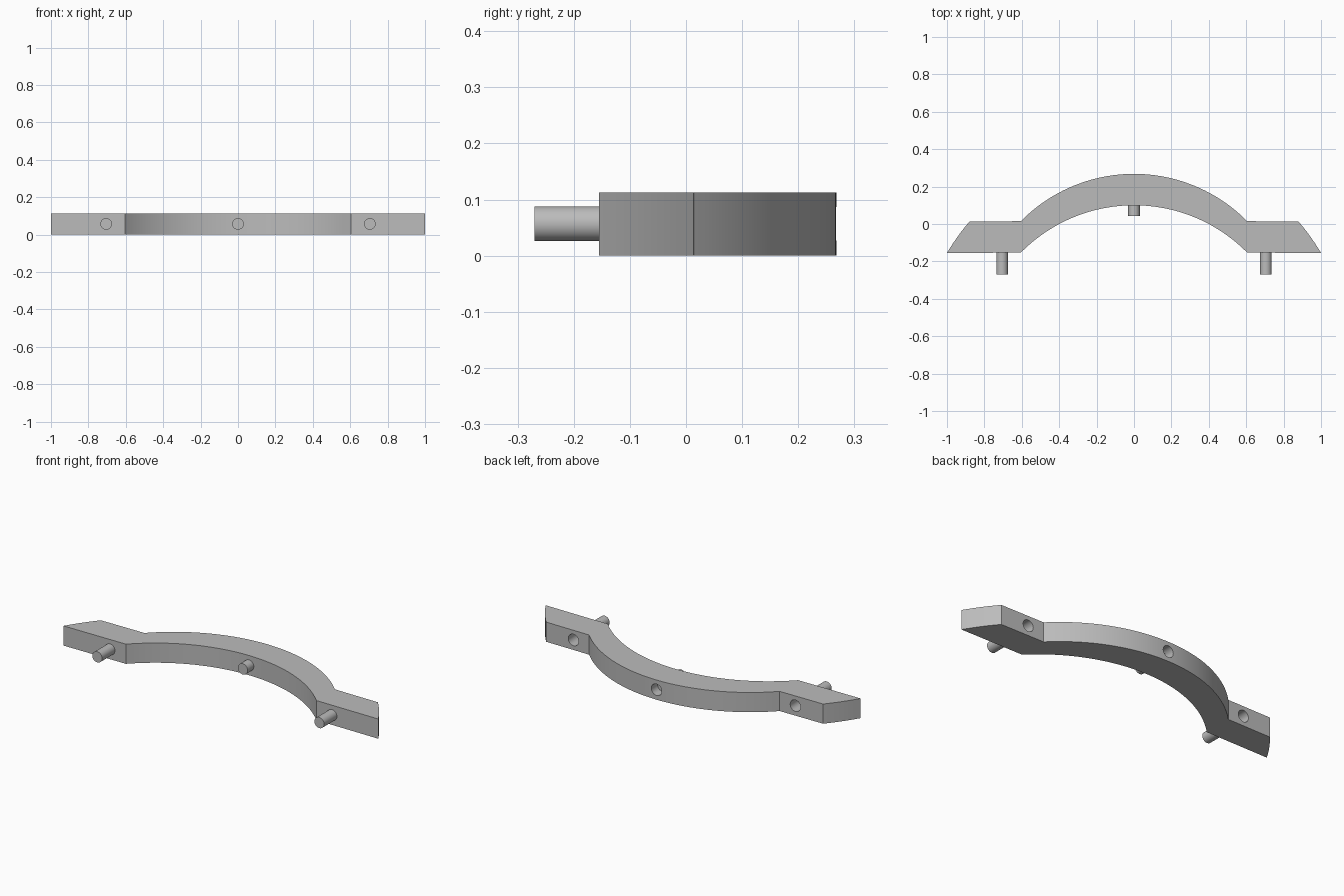
import bpy, bmesh, math
from mathutils import Matrix

if "Cube" in bpy.data.objects:
    bpy.data.objects.remove(bpy.data.objects["Cube"], do_unlink=True)

HEIGHT, MID_Z = 0.113, 0.057
WIDTH = 0.168            # thickness from front to back
HALF_SPAN = 0.605        # where the arch meets the end blocks
FRONT_Y = -0.155
ARCH_R = 0.85
PIN_R, HOLE_R = 0.031, 0.033

grey = bpy.data.materials.new("light_grey")
grey.use_nodes = True
colour = (0.5, 0.5, 0.5, 1)
grey.diffuse_color = colour
grey.node_tree.nodes["Principled BSDF"].inputs["Base Color"].default_value = colour


def finish(bm, name):
    bmesh.ops.recalc_face_normals(bm, faces=bm.faces)
    mesh = bpy.data.meshes.new(name)
    bm.to_mesh(mesh)
    bm.free()
    mesh.materials.append(grey)
    obj = bpy.data.objects.new(name, mesh)
    bpy.context.collection.objects.link(obj)
    return obj


def activate(obj):
    bpy.ops.object.select_all(action='DESELECT')
    obj.select_set(True)
    bpy.context.view_layer.objects.active = obj


def smooth(obj):
    activate(obj)
    bpy.ops.object.shade_smooth_by_angle(angle=math.radians(25))


def rod(name, x, y0, y1, radius):
    """Cylinder lying along y."""
    bm = bmesh.new()
    place = Matrix.Translation((x, (y0 + y1) / 2, MID_Z)) @ Matrix.Rotation(math.pi / 2, 4, 'X')
    bmesh.ops.create_cone(bm, cap_ends=True, segments=32, radius1=radius,
                          radius2=radius, depth=y1 - y0, matrix=place)
    return finish(bm, name)


def arch(steps, top_y):
    """Points of the arch from left to right, crowning at top_y."""
    half = math.asin(HALF_SPAN / ARCH_R)
    angles = [half - 2 * half * i / steps for i in range(steps + 1)]
    return [(ARCH_R * math.sin(a), top_y - ARCH_R + ARCH_R * math.cos(a)) for a in angles]


def end_curve(steps):
    """Slightly bowed end face, from the front corner to the back corner."""
    centre, radius = -0.743, 1.16
    ys = [FRONT_Y + WIDTH * i / steps for i in range(steps + 1)]
    return [(math.sqrt(radius ** 2 - (y - centre) ** 2), y) for y in ys]


# Arched body with its end blocks: one outline pulled up
crown = 0.268
left_end = end_curve(6)
right_end = [(-x, y) for x, y in reversed(left_end)]
outline = left_end + arch(48, crown) + right_end + arch(48, crown - WIDTH)[::-1]
bm = bmesh.new()
base = bm.faces.new([bm.verts.new((x, y, 0)) for x, y in outline])
pulled = bmesh.ops.extrude_face_region(bm, geom=[base])["geom"]
bmesh.ops.translate(bm, vec=(0, 0, HEIGHT),
                    verts=[v for v in pulled if isinstance(v, bmesh.types.BMVert)])
body = finish(bm, "arched_body")

# Front pins and matching blind sockets in the back: x, front face, back face, length
stations = {
    "left": (0.705, FRONT_Y, FRONT_Y + WIDTH, 0.115),
    "centre": (0, crown - WIDTH, crown, 0.057),
    "right": (-0.705, FRONT_Y, FRONT_Y + WIDTH, 0.115),
}
for side, (x, front, back, length) in stations.items():
    smooth(rod(side + "_pin", x, front - length, front + 0.01, PIN_R))
    cutter = rod(side + "_socket_cutter", x, back - length, back + 0.05, HOLE_R)
    cutter.hide_render = True
    activate(body)
    mod = body.modifiers.new("socket", 'BOOLEAN')
    mod.operation, mod.solver, mod.object = 'DIFFERENCE', 'EXACT', cutter
    bpy.ops.object.modifier_apply(modifier=mod.name)
    bpy.data.objects.remove(cutter, do_unlink=True)
smooth(body)
